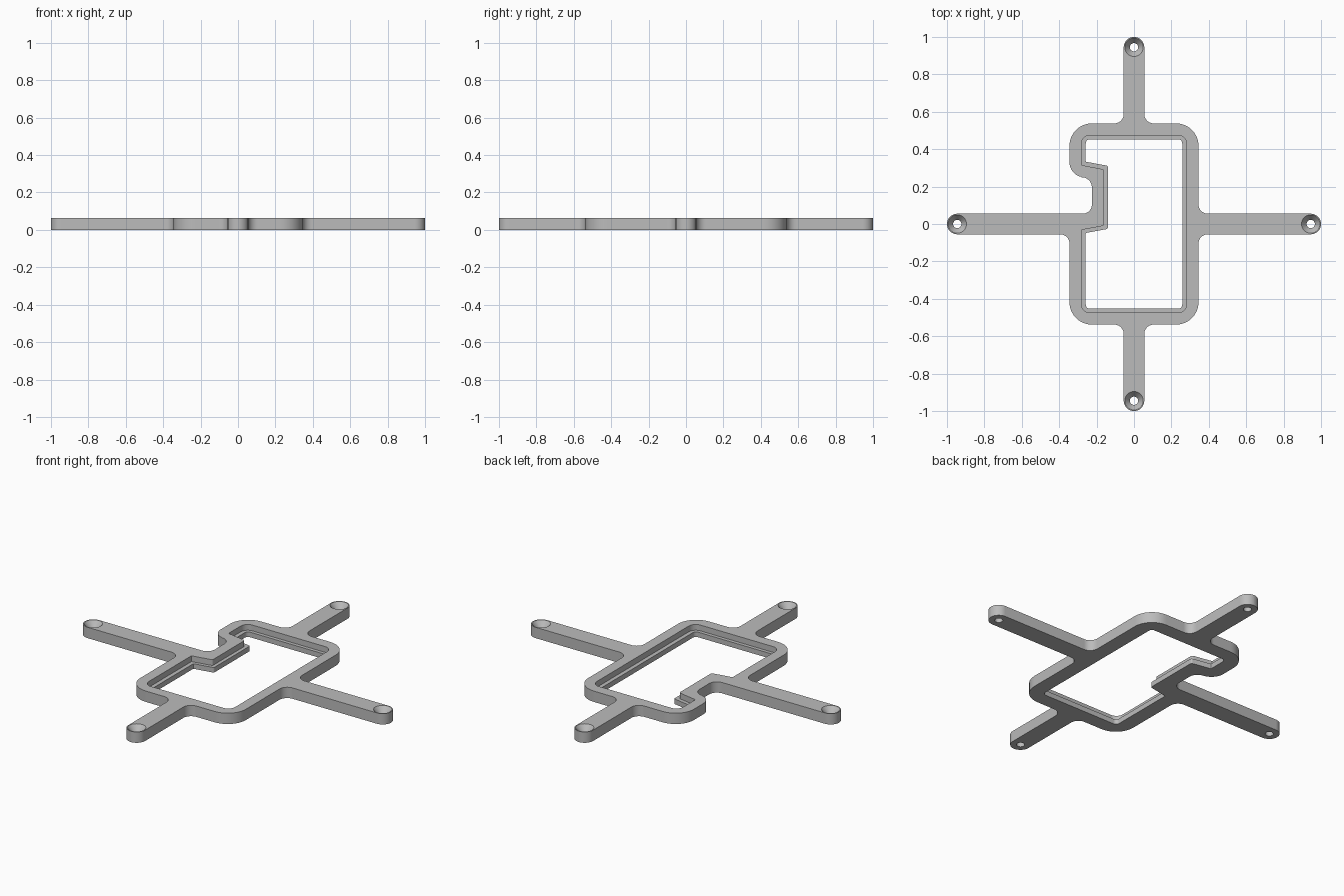
import bpy, bmesh, math
from mathutils import Vector, Matrix

cube = bpy.data.objects.get("Cube")
if cube:
    bpy.data.objects.remove(cube, do_unlink=True)

HEIGHT = 0.064      # plate thickness
LEDGE = 0.03        # height of the inner ledge
ARM = 0.055         # half width of an arm
HALF_X, HALF_Y = 0.345, 0.538

grey = bpy.data.materials.new("plain grey")
grey.use_nodes = True
colour = (0.5, 0.5, 0.5, 1)
grey.diffuse_color = colour
grey.node_tree.nodes["Principled BSDF"].inputs["Base Color"].default_value = colour


def fillet(corners, steps=10):
    """Round each (x, y, radius) corner of a closed outline."""
    points = []
    for i, (x, y, r) in enumerate(corners):
        p = Vector((x, y))
        a = (Vector(corners[i - 1][:2]) - p).normalized()
        b = (Vector(corners[(i + 1) % len(corners)][:2]) - p).normalized()
        half = a.angle(b) / 2
        centre = p + (a + b).normalized() * r / math.sin(half)
        start = p + a * r / math.tan(half) - centre
        end = p + b * r / math.tan(half) - centre
        sweep = math.atan2(start.cross(end), start.dot(end))
        for k in range(steps + 1):
            points.append(centre + Matrix.Rotation(sweep * k / steps, 2) @ start)
    return points


def add_object(name, bm):
    bmesh.ops.recalc_face_normals(bm, faces=bm.faces)
    mesh = bpy.data.meshes.new(name)
    bm.to_mesh(mesh)
    bm.free()
    mesh.materials.append(grey)
    obj = bpy.data.objects.new(name, mesh)
    bpy.context.collection.objects.link(obj)
    return obj


def prism(name, corners, bottom, top):
    bm = bmesh.new()
    face = bm.faces.new([bm.verts.new((p.x, p.y, bottom)) for p in fillet(corners)])
    side = bmesh.ops.extrude_face_region(bm, geom=[face])["geom"]
    verts = [v for v in side if isinstance(v, bmesh.types.BMVert)]
    bmesh.ops.translate(bm, verts=verts, vec=(0, 0, top - bottom))
    return add_object(name, bm)


def cones(name, r1, r2, bottom, top):
    """One cutter at the tip of every arm."""
    bm = bmesh.new()
    reach = 1 - ARM
    for x, y in ((reach, 0), (-reach, 0), (0, reach), (0, -reach)):
        bmesh.ops.create_cone(bm, cap_ends=True, segments=40, radius1=r1, radius2=r2,
                              depth=top - bottom,
                              matrix=Matrix.Translation((x, y, (bottom + top) / 2)))
    return add_object(name, bm)


# Outer outline: four mirrored quadrants, with a side notch behind one
quarter = [(1, ARM, 0.0548), (HALF_X, ARM, 0.05), (HALF_X, HALF_Y, 0.12),
           (ARM, HALF_Y, 0.05), (ARM, 1, 0.0548)]
notch = [(-HALF_X, 0.25, 0.08), (-0.225, 0.25, 0.055), (-0.225, ARM, 0.05)]


def mirrored(sx, sy):
    return [(x * sx, y * sy, r) for x, y, r in quarter]


back_right = mirrored(-1, 1)[::-1]
back_right[3:4] = notch
outline = quarter + back_right + mirrored(-1, -1) + mirrored(1, -1)[::-1]
frame = prism("bracket_frame", outline, 0, HEIGHT)


# Opening: rectangle with an inward jog on the right side
def opening(x, y, radius, jog_x, jog_back, jog_front, slope):
    return [(x, -y, radius), (x, y, radius), (-x, y, radius),
            (-x, jog_back, 0.004), (jog_x, jog_back - slope, 0.012),
            (jog_x, jog_front + slope, 0.012), (-x, jog_front, 0.004),
            (-x, -y, radius)]


cutters = [
    prism("opening_cutter", opening(0.258, 0.453, 0.022, -0.139, 0.333, -0.048, 0.022), -0.05, 0.1),
    prism("rebate_cutter", opening(0.282, 0.474, 0.045, -0.16, 0.315, -0.032, 0.023), LEDGE, 0.1),
    cones("screw_hole_cutter", 0.022, 0.022, -0.05, 0.1),
    cones("countersink_cutter", 0.0212, 0.078, 0.029, 0.1),
]
for cutter in cutters:
    cutter.hide_render = True
    mod = frame.modifiers.new(cutter.name, "BOOLEAN")
    mod.operation = "DIFFERENCE"
    mod.solver = "EXACT"
    mod.object = cutter

# Bake the cuts and remove the cutters
graph = bpy.context.evaluated_depsgraph_get()
baked = bpy.data.meshes.new_from_object(frame.evaluated_get(graph))
frame.modifiers.clear()
frame.data = baked
for cutter in cutters:
    bpy.data.objects.remove(cutter, do_unlink=True)

bpy.ops.object.select_all(action="DESELECT")
frame.select_set(True)
bpy.context.view_layer.objects.active = frame
bpy.ops.object.shade_smooth_by_angle(angle=math.radians(30))
